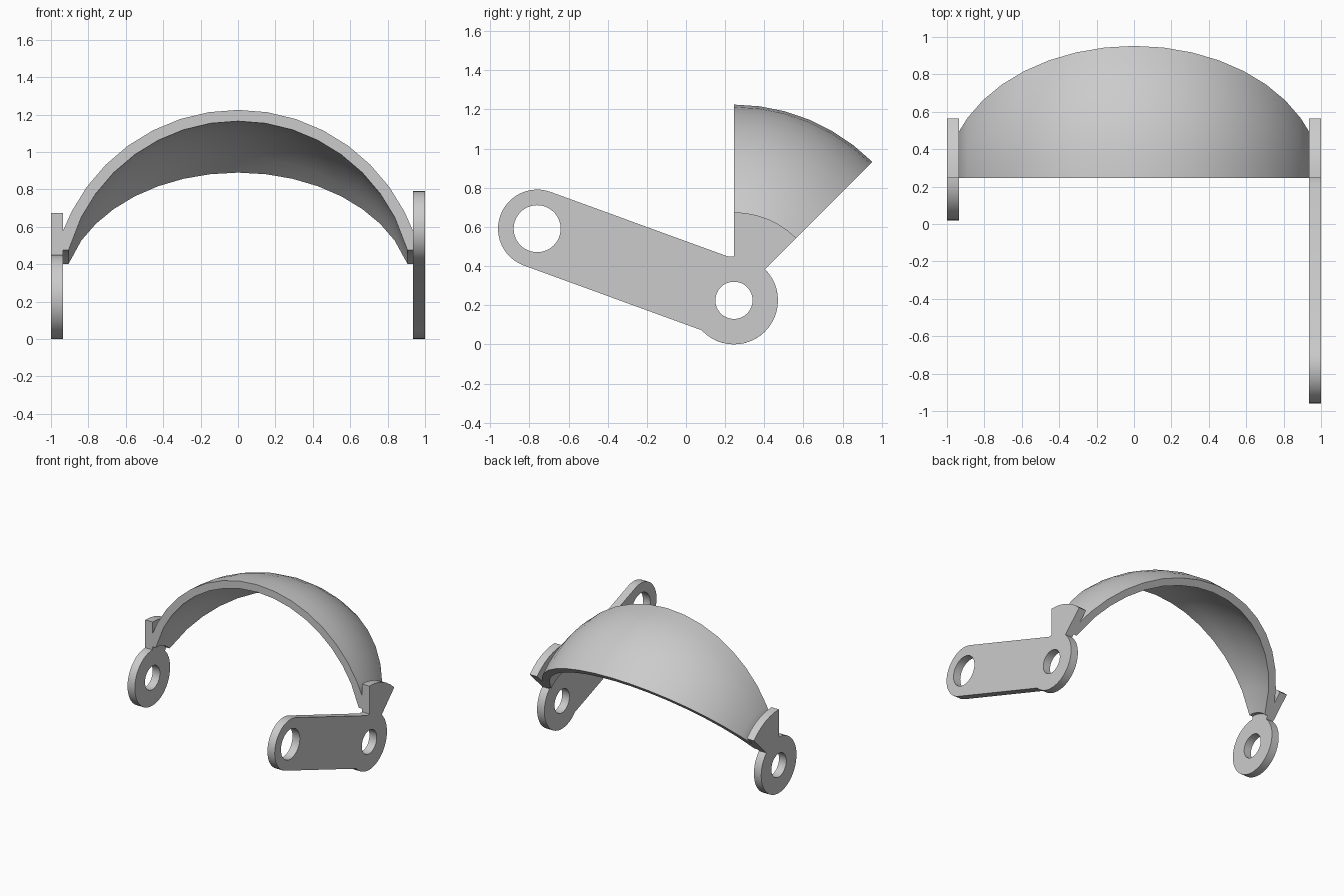
import bpy, bmesh
from math import cos, sin, asin, acos, radians, degrees
from mathutils import Matrix

cube = bpy.data.objects.get("Cube")
if cube:
    bpy.data.objects.remove(cube, do_unlink=True)

grey = bpy.data.materials.new("plain grey")
grey.use_nodes = True
COLOR = (0.6, 0.6, 0.6, 1)
grey.diffuse_color = COLOR
grey.node_tree.nodes["Principled BSDF"].inputs["Base Color"].default_value = COLOR

PY, PZ = 0.245, 0.225                 # pivot axis, runs along x
DISC, PIN, FLANGE = 0.225, 0.095, 0.45
INNER_X = 0.935                       # inside face of the side plates
ARM_ANGLE, ARM_LEN, ARM_HALF, ARM_HOLE = 160, 1.07, 0.2, 0.12


def finish(obj):
    obj.data.materials.clear()
    obj.data.materials.append(grey)
    bpy.ops.object.select_all(action='DESELECT')
    obj.select_set(True)
    bpy.context.view_layer.objects.active = obj
    bpy.ops.object.shade_smooth_by_angle(angle=radians(30))


def arc(cx, cy, r, a0, a1, step=7.5):
    n = max(1, round(abs(a1 - a0) / step))
    angles = [radians(a0 + (a1 - a0) * i / n) for i in range(n + 1)]
    return [(cx + r * cos(a), cy + r * sin(a)) for a in angles]


def plate(name, loops, x_mid):
    """Flat plate with holes, outline given in the y-z plane."""
    curve = bpy.data.curves.new(name, 'CURVE')
    curve.dimensions = '2D'
    curve.fill_mode = 'BOTH'
    curve.extrude = (1 - INNER_X) / 2
    for loop in loops:
        spline = curve.splines.new('POLY')
        spline.points.add(len(loop) - 1)
        for p, (u, v) in zip(spline.points, loop):
            p.co = (u, v, 0, 1)
        spline.use_cyclic_u = True
    temp = bpy.data.objects.new(name + " outline", curve)
    bpy.context.collection.objects.link(temp)
    deps = bpy.context.evaluated_depsgraph_get()
    mesh = bpy.data.meshes.new_from_object(temp.evaluated_get(deps))
    bpy.data.objects.remove(temp, do_unlink=True)
    bm = bmesh.new()
    bm.from_mesh(mesh)
    bmesh.ops.remove_doubles(bm, verts=bm.verts, dist=0.0001)
    # local x, y, z become world y, z, x
    turn = Matrix(((0, 0, 1, x_mid), (1, 0, 0, 0), (0, 1, 0, 0), (0, 0, 0, 1)))
    bm.transform(turn)
    bmesh.ops.recalc_face_normals(bm, faces=bm.faces)
    bm.to_mesh(mesh)
    bm.free()
    obj = bpy.data.objects.new(name, mesh)
    bpy.context.collection.objects.link(obj)
    finish(obj)


# Side plates: pivot disc with a flange wedge, the left one carries the arm
flange = arc(PY, PZ, FLANGE, 90, 45)
pin_hole = arc(PY, PZ, PIN, 0, 352.5)
mid = (1 + INNER_X) / 2
plate("right_pivot_plate", [flange + arc(PY, PZ, DISC, 45, -270), pin_hole], -mid)

spread = degrees(asin(ARM_HALF / DISC))
ay = PY + ARM_LEN * cos(radians(ARM_ANGLE))
az = PZ + ARM_LEN * sin(radians(ARM_ANGLE))
outline = (flange
           + arc(PY, PZ, DISC, 45, ARM_ANGLE + spread - 360)
           + arc(ay, az, ARM_HALF, ARM_ANGLE + 90, ARM_ANGLE - 90)
           + arc(PY, PZ, DISC, ARM_ANGLE - spread, 90))
arm_hole = arc(ay, az, ARM_HOLE, 0, 352.5)
plate("left_pivot_plate_with_arm", [outline, pin_hole, arm_hole], mid)

# Visor shell: closed section of a hollow sphere swept about the pivot axis
R_OUT, R_IN, CLEAR = 1.0, 0.94, 0.25
a_out = degrees(acos(INNER_X / R_OUT))
a_in = degrees(asin(CLEAR / R_IN))


def half_ring(r, start):
    angles = [start] + list(range(27, 154, 9)) + [180 - start]
    return [(r * cos(radians(a)), r * sin(radians(a))) for a in angles]


outer = half_ring(R_OUT, a_out)
section = (outer + [(-INNER_X, CLEAR)]
           + half_ring(R_IN, a_in)[::-1] + [(INNER_X, CLEAR)])
STEPS = 6
bm = bmesh.new()
rings = []
for i in range(STEPS + 1):
    a = radians(90 - 45 * i / STEPS)
    rings.append([bm.verts.new((x, PY + r * cos(a), PZ + r * sin(a))) for x, r in section])
count = len(section)
for a, b in zip(rings, rings[1:]):
    for j in range(count):
        k = (j + 1) % count
        bm.faces.new((a[j], a[k], b[k], b[j]))

# Front and back rims: strips between the outer and inner edges, with corner triangles
n = len(outer)
for ring in (rings[0], rings[-1]):
    inner = ring[n + 1:count - 1][::-1]
    for j in range(n - 1):
        bm.faces.new((ring[j], ring[j + 1], inner[j + 1], inner[j]))
    bm.faces.new((ring[0], inner[0], ring[-1]))
    bm.faces.new((ring[n - 1], ring[n], inner[-1]))
bmesh.ops.recalc_face_normals(bm, faces=bm.faces)
mesh = bpy.data.meshes.new("visor_shell")
bm.to_mesh(mesh)
bm.free()
shell = bpy.data.objects.new("visor_shell", mesh)
bpy.context.collection.objects.link(shell)
finish(shell)
